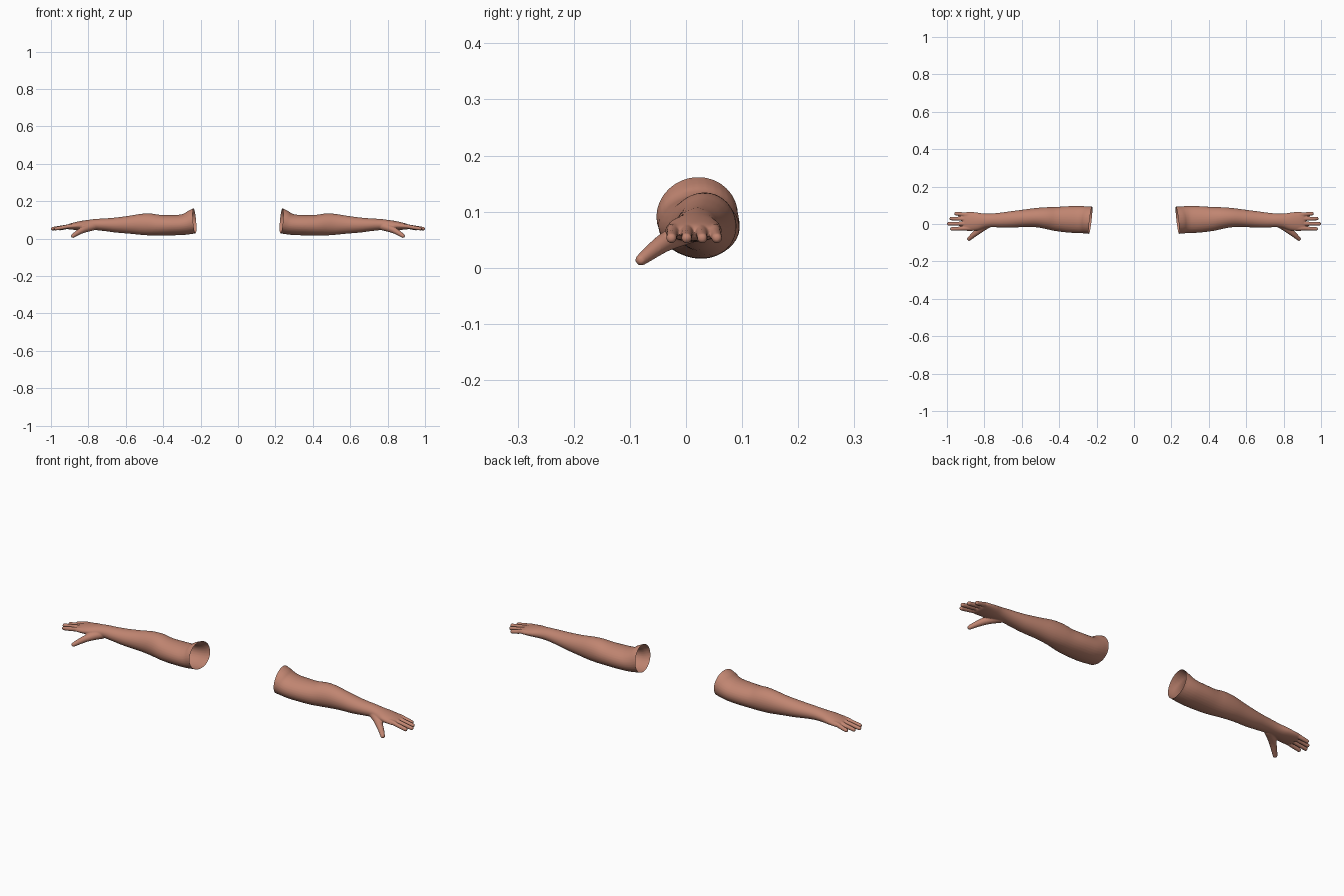
import bpy, bmesh, math
from mathutils import Vector

if "Cube" in bpy.data.objects:
    bpy.data.objects.remove(bpy.data.objects["Cube"])

skin = bpy.data.materials.new("skin")
skin.diffuse_color = (0.53, 0.235, 0.165, 1)
skin.use_nodes = True
skin.node_tree.nodes["Principled BSDF"].inputs["Base Color"].default_value = skin.diffuse_color


def catmull(a, b, c, d, t):
    return 0.5 * (2 * b + (c - a) * t + (2 * a - 5 * b + 4 * c - d) * t * t + (3 * b - a - 3 * c + d) * t ** 3)


def refine(rows, steps):
    out = []
    for i in range(len(rows) - 1):
        q = [rows[max(0, i - 1)], rows[i], rows[i + 1], rows[min(len(rows) - 1, i + 2)]]
        for s in range(steps):
            out.append([catmull(*v, s / steps) for v in zip(*q)])
    return out + [list(rows[-1])]


def tube(bm, rows, sides=24, steps=4):
    """Closed loft through rows of (x, y, z, half width, half height)."""
    rows = refine(rows, steps)
    rings = []
    for i, (x, y, z, w, h) in enumerate(rows):
        a, b = rows[max(0, i - 1)], rows[min(len(rows) - 1, i + 1)]
        t = (Vector(b[:3]) - Vector(a[:3])).normalized()
        side = t.cross(Vector((0, 0, 1))).normalized()
        up = side.cross(t)
        rings.append([bm.verts.new(Vector((x, y, z)) + side * max(w, .001) * math.cos(k * math.tau / sides)
                                   + up * max(h, .001) * math.sin(k * math.tau / sides)) for k in range(sides)])
    for r, s in zip(rings, rings[1:]):
        for k in range(sides):
            n = (k + 1) % sides
            bm.faces.new((r[k], r[n], s[n], s[k]))
    bm.faces.new(rings[0][::-1])
    bm.faces.new(rings[-1])


def finger(bm, path, r0, r1):
    """Finger along the path, radius r0 to r1, with a round tip."""
    n = len(path) - 1
    rows = [(*p, r0 + (r1 - r0) * i / n, r0 + (r1 - r0) * i / n) for i, p in enumerate(path)]
    d = (Vector(path[-1]) - Vector(path[-2])).normalized()
    for f in (0.5, 0.85, 1.0):
        p, r = Vector(path[-1]) + d * r1 * f, r1 * math.sqrt(1 - f * f)
        rows.append((*p, r, r))
    tube(bm, rows, 16, 3)


bm = bmesh.new()

# upper arm, elbow, forearm, wrist and palm: x, y min, y max, z min, z max
spans = [(.19, -.056, .092, .026, .176), (.235, -.053, .093, .025, .158), (.265, -.050, .095, .022, .140),
         (.30, -.049, .096, .019, .129), (.36, -.045, .095, .017, .126), (.42, -.037, .091, .016, .127),
         (.47, -.026, .090, .017, .134), (.52, -.018, .086, .020, .132), (.58, -.016, .078, .026, .122),
         (.65, -.019, .069, .032, .113), (.71, -.019, .061, .040, .108), (.76, -.017, .056, .045, .105),
         (.80, -.022, .056, .046, .100), (.84, -.034, .062, .046, .094), (.88, -.037, .064, .047, .085),
         (.905, -.035, .062, .049, .077), (.915, -.028, .055, .055, .070)]
tube(bm, [(x, (a + b) / 2, (c + d) / 2, (b - a) / 2, (d - c) / 2) for x, a, b, c, d in spans], 32)

# four fingers: knuckle y, fingertip y, fingertip x
for y0, y1, tip in ((-.023, -.026, .984), (.002, .001, 1.0), (.027, .029, .987), (.050, .055, .962)):
    r = .0095
    mid = .87 + (tip - .87) * .55
    finger(bm, [(.86, y0, .068), (.895, y0, .067), (mid, (y0 + y1) / 2, .060), (tip - r, y1, .053)], .0125, r)

# thumb with its fleshy base
finger(bm, [(.775, .004, .066), (.805, -.016, .056), (.835, -.040, .044), (.862, -.062, .028), (.882, -.080, .014)],
       .023, .0105)

bmesh.ops.recalc_face_normals(bm, faces=bm.faces)
raw = bpy.data.meshes.new("arm_raw")
bm.to_mesh(raw)
bm.free()

# fuse the lofts into one smooth skin
temp = bpy.data.objects.new("arm_helper", raw)
bpy.context.collection.objects.link(temp)
m = temp.modifiers.new("fuse", 'REMESH')
m.mode, m.voxel_size = 'VOXEL', .003
m = temp.modifiers.new("relax", 'SMOOTH')
m.factor, m.iterations = .5, 5
m = temp.modifiers.new("lighten", 'DECIMATE')
m.ratio = .35
fused = bpy.data.meshes.new_from_object(temp.evaluated_get(bpy.context.evaluated_depsgraph_get()))
bpy.data.objects.remove(temp)

# open, slightly slanted cut at the upper arm; the other arm is mirrored
for name, sign in (("left_arm", 1), ("right_arm", -1)):
    bm = bmesh.new()
    bm.from_mesh(fused)
    bmesh.ops.bisect_plane(bm, geom=bm.verts[:] + bm.edges[:] + bm.faces[:], plane_co=(.232, .02, .09),
                           plane_no=(1, .114, -.083), clear_inner=True)
    for v in bm.verts:
        v.co.x *= sign
    if sign < 0:
        bmesh.ops.reverse_faces(bm, faces=bm.faces)
    for f in bm.faces:
        f.smooth = True
    me = bpy.data.meshes.new(name)
    bm.to_mesh(me)
    bm.free()
    me.materials.clear()
    me.materials.append(skin)
    bpy.context.collection.objects.link(bpy.data.objects.new(name, me))
